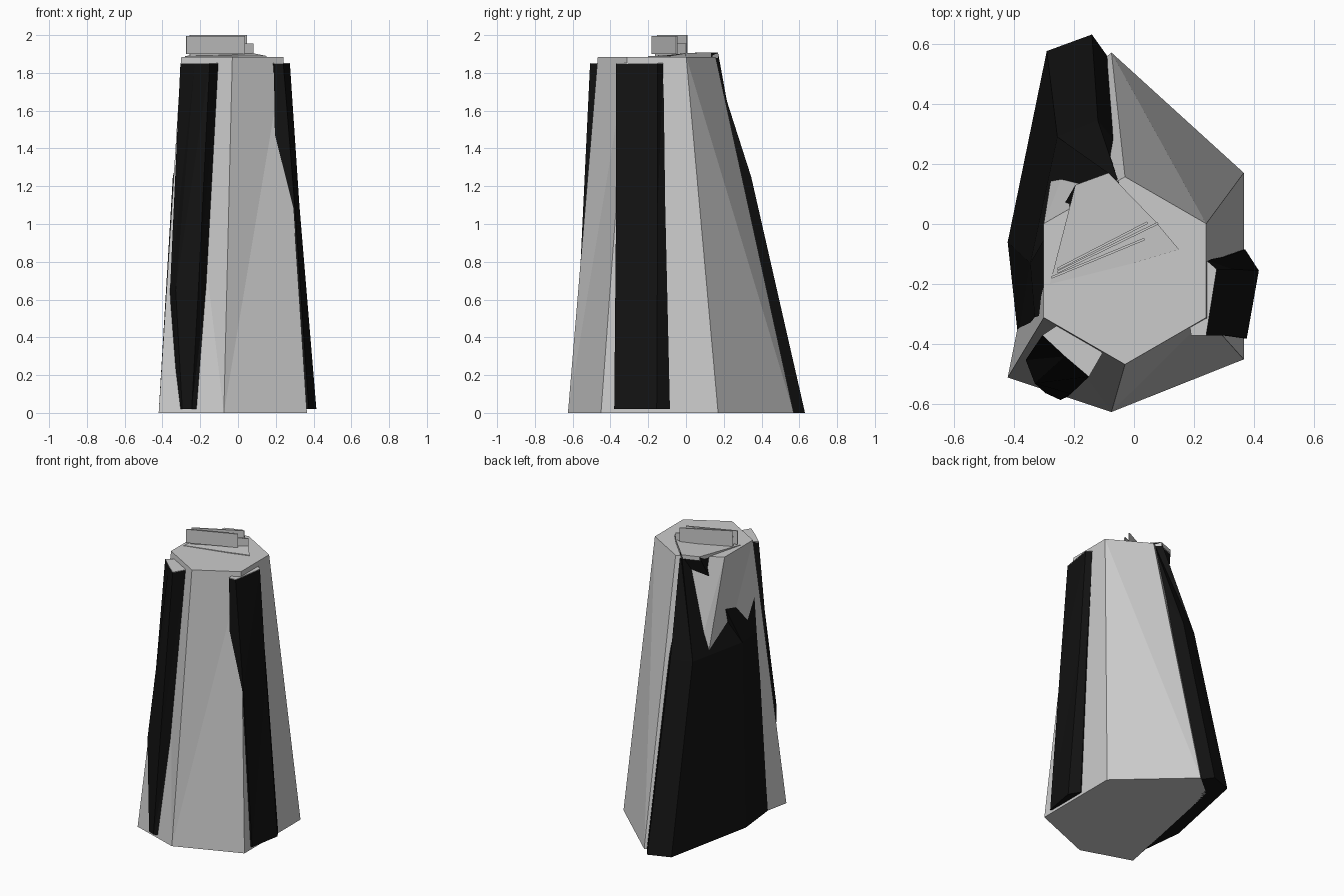
import bpy, bmesh, math
from mathutils import Vector

if "Cube" in bpy.data.objects:
    bpy.data.objects.remove(bpy.data.objects["Cube"])

black = bpy.data.materials.new("black_panel")
black.diffuse_color = (0.006, 0.006, 0.006, 1)
black.use_nodes = True
black.node_tree.nodes["Principled BSDF"].inputs["Base Color"].default_value = black.diffuse_color


def finish(name, bm, mat=None):
    bmesh.ops.recalc_face_normals(bm, faces=bm.faces)
    me = bpy.data.meshes.new(name)
    bm.to_mesh(me)
    bm.free()
    ob = bpy.data.objects.new(name, me)
    bpy.context.collection.objects.link(ob)
    if mat:
        me.materials.append(mat)
    return ob


def loft(name, rings, mat=None, flipped=()):
    """Solid through rings of (z, outline); sides in 'flipped' use the other diagonal."""
    bm = bmesh.new()
    vs = [[bm.verts.new((p[0], p[1], p[2] if len(p) > 2 else z)) for p in pts]
          for z, pts in rings]
    n = len(vs[0])
    for lo, hi in zip(vs, vs[1:]):
        for i in range(n):
            j = (i + 1) % n
            if i in flipped:
                bm.faces.new((lo[i], lo[j], hi[i]))
                bm.faces.new((lo[j], hi[j], hi[i]))
            else:
                bm.faces.new((lo[i], lo[j], hi[j]))
                bm.faces.new((lo[i], hi[j], hi[i]))
    bm.faces.new(vs[0])
    bm.faces.new(vs[-1])
    return finish(name, bm, mat)


def cap(name, z, pts):
    """Thin grey lid on the end of a black panel."""
    return loft(name, [(z, pts), (z + 0.004, pts)])


def slat(name, a, b, z0, z1, w=0.008):
    """Thin upright blade between two plan points."""
    a, b = Vector(a), Vector(b)
    d = (b - a).normalized() * w / 2
    s = Vector((-d.y, d.x))
    pts = [a - s, b - s, b + s, a + s]
    return loft(name, [(z0, pts), (z1, pts)])


# Tapered six-sided body with a regular hexagon on top
base = [(-0.42, -0.51), (-0.075, -0.625), (0.365, -0.45),
        (0.365, 0.17), (-0.075, 0.57), (-0.23, 0.44)]
top = [(-0.03 + 0.312 * math.cos(math.radians(a)), -0.155 + 0.312 * math.sin(math.radians(a)))
       for a in range(210, 570, 60)]
loft("tower_body", [(0, base), (1.885, top)], flipped=(0, 3))

# Large black shell wrapping the back left
shell_top = [(-0.28, -0.20, 1.885), (-0.195, 0.13, 1.905), (-0.085, 0.17, 1.905),
             (-0.05, 0.135, 1.905), (0.08, 0.0, 1.90)]
loft("back_shell", [
    (0.0, [(-0.385, -0.38), (-0.42, -0.06), (-0.29, 0.575), (-0.14, 0.63), (-0.09, 0.56)]),
    (1.25, [(-0.33, -0.31), (-0.345, -0.13), (-0.255, 0.29), (-0.12, 0.345), (-0.06, 0.27)]),
    (1.895, [(-0.295, -0.30, 1.85)] + shell_top[1:4] + [(0.0, 0.0, 1.87)][:1]),
], black)

# Grey deck sloping down over the hexagon top
deck = [shell_top[0], shell_top[1], shell_top[2], (0.07, 0.01, 1.903),
        (0.15, -0.085, 1.887), (0.0, -0.13, 1.887)]
loft("top_deck", [(1.88, [(p[0], p[1], 1.88) for p in deck]),
                  (1.9, [(x, y, z + 0.003) for x, y, z in deck])])

# Black panel on the right side
right_top = [(0.19, -0.37), (0.24, -0.37), (0.275, -0.15), (0.24, -0.12), (0.15, -0.12)]
loft("right_panel", [
    (0.02, [(0.25, -0.38), (0.375, -0.38), (0.415, -0.155), (0.37, -0.085), (0.25, -0.09)]),
    (1.1, [(0.2, -0.37), (0.30, -0.37), (0.325, -0.15), (0.30, -0.11), (0.2, -0.11)]),
    (1.848, right_top),
], black)
cap("right_panel_cap", 1.848, right_top)

# Black panel on the front left
front_top = [(-0.305, -0.37), (-0.23, -0.44), (-0.15, -0.508), (-0.105, -0.43), (-0.2, -0.3)]
loft("front_panel", [
    (0.02, [(-0.33, -0.50), (-0.295, -0.562), (-0.245, -0.585), (-0.215, -0.572), (-0.23, -0.42)]),
    (0.65, [(-0.36, -0.452), (-0.33, -0.53), (-0.21, -0.565), (-0.17, -0.51), (-0.22, -0.38)]),
    (1.848, front_top),
], black)
cap("front_panel_cap", 1.848, front_top)

# Thin upright slats on the deck
for name, a, b, z0, z1 in (
        ("front_slat", (-0.275, -0.178), (0.035, -0.05), 1.90, 1.995),
        ("back_slat", (-0.255, -0.15), (0.045, 0.005), 1.89, 2.0),
        ("low_slat", (-0.255, -0.16), (0.08, 0.003), 1.89, 1.955)):
    slat(name, a, b, z0, z1)
